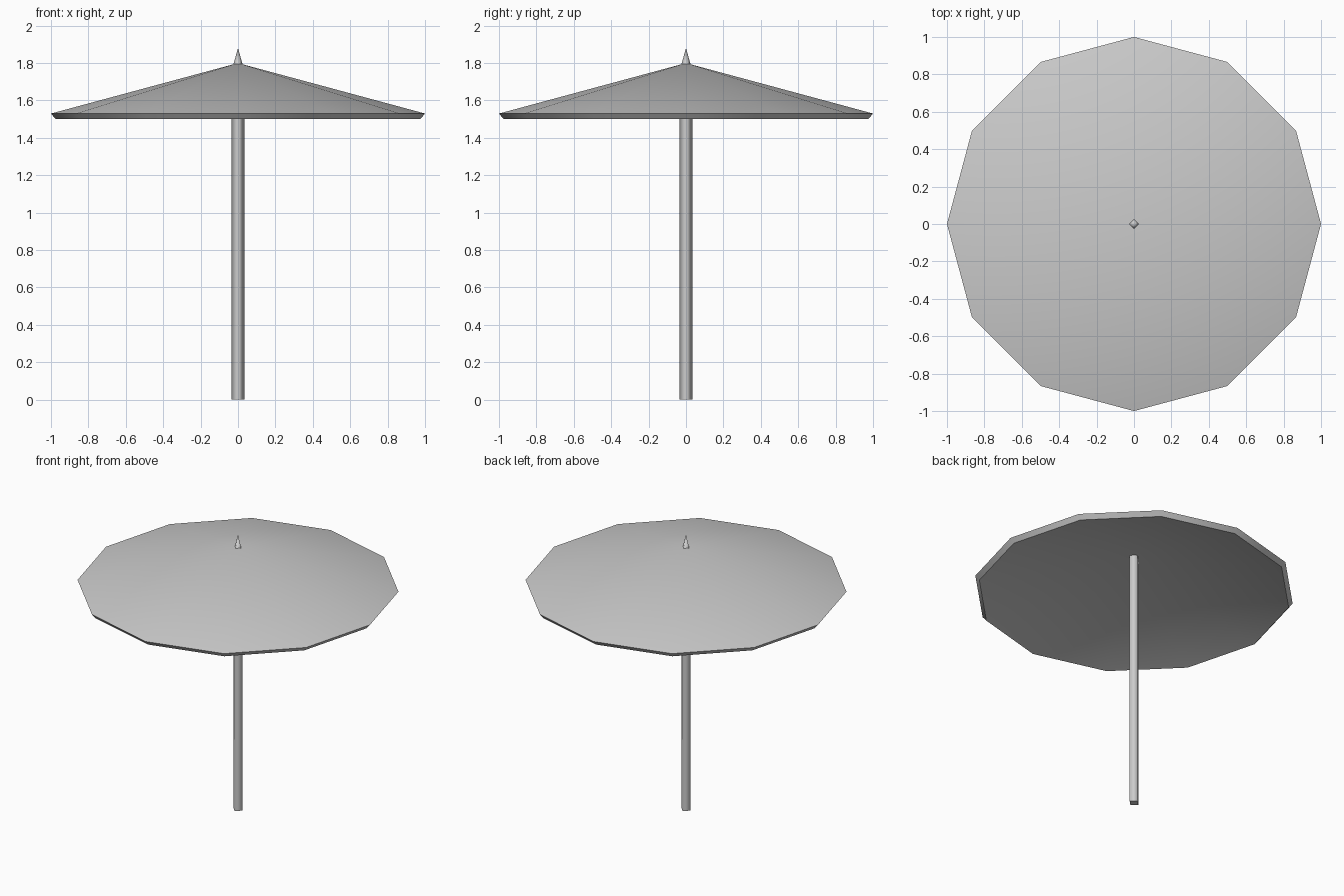
import bpy
import bmesh
from math import cos, sin, tau

cube = bpy.data.objects.get("Cube")
if cube:
    bpy.data.objects.remove(cube, do_unlink=True)

# One grey for the whole parasol
grey = bpy.data.materials.new("plain grey")
colour = (0.6, 0.6, 0.6, 1)
grey.diffuse_color = colour
grey.use_nodes = True
grey.node_tree.nodes["Principled BSDF"].inputs["Base Color"].default_value = colour


def lathe(name, profile, sides):
    """Turn (radius, height) points round z; the rings stay sharp, the walls smooth."""
    bm = bmesh.new()
    rings = []
    for r, z in profile:
        count = sides if r > 0 else 1
        rings.append([bm.verts.new((r * cos(tau * i / sides), r * sin(tau * i / sides), z))
                      for i in range(count)])
    for low, high in zip(rings, rings[1:]):
        for i in range(sides):
            j = (i + 1) % sides
            corners = [low[i % len(low)], low[j % len(low)],
                       high[j % len(high)], high[i % len(high)]]
            face = bm.faces.new(list(dict.fromkeys(corners)))
            face.smooth = True
    # Flat caps on open ends
    for ring, flip in ((rings[0], True), (rings[-1], False)):
        if len(ring) > 1:
            bm.faces.new(ring[::-1] if flip else ring)
    for edge in bm.edges:
        a, b = edge.verts
        if abs(a.co.z - b.co.z) < 1e-5:
            edge.smooth = False
    bmesh.ops.recalc_face_normals(bm, faces=bm.faces)
    mesh = bpy.data.meshes.new(name)
    bm.to_mesh(mesh)
    bm.free()
    mesh.materials.append(grey)
    obj = bpy.data.objects.new(name, mesh)
    bpy.context.collection.objects.link(obj)
    return obj


# Hollow twelve-sided canopy with a bevelled rim
lathe("canopy", [(0, 1.77), (0.975, 1.5), (1, 1.53), (0, 1.8)], 12)
# Slim square pole reaching up under the peak
lathe("pole", [(0.035, 0), (0.035, 1.775)], 4)
# Pointed tip on the peak
lathe("finial", [(0.027, 1.785), (0, 1.88)], 4)
